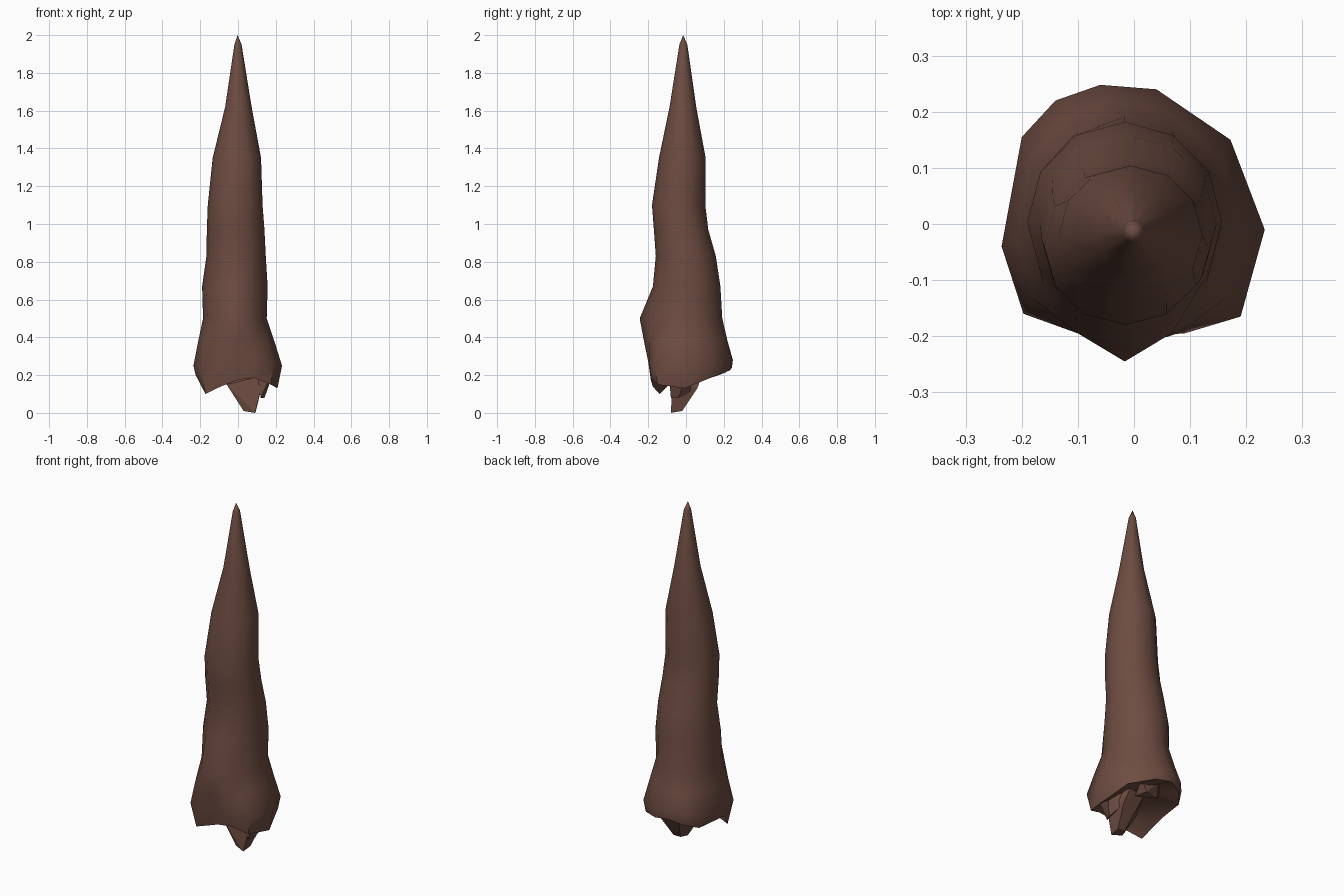
import bpy, bmesh, math

if "Cube" in bpy.data.objects:
    bpy.data.objects.remove(bpy.data.objects["Cube"])

SIDES = 12

brown = bpy.data.materials.new("earth_brown")
brown.diffuse_color = (0.153, 0.072, 0.053, 1)
brown.use_nodes = True
brown.node_tree.nodes["Principled BSDF"].inputs["Base Color"].default_value = brown.diffuse_color


def finish(name, bm, angle):
    """Turn a bmesh into a shaded, coloured object."""
    bmesh.ops.recalc_face_normals(bm, faces=bm.faces)
    mesh = bpy.data.meshes.new(name)
    bm.to_mesh(mesh)
    bm.free()
    mesh.materials.append(brown)
    obj = bpy.data.objects.new(name, mesh)
    bpy.context.collection.objects.link(obj)
    bpy.ops.object.select_all(action='DESELECT')
    obj.select_set(True)
    bpy.context.view_layer.objects.active = obj
    bpy.ops.object.shade_smooth_by_angle(angle=math.radians(angle))
    return obj


def oval(x0, x1, y0, y1, front=0.0):
    """Oval of points filling the bounds; front pushes out the foremost corners."""
    points = []
    for k in range(SIDES):
        a = 2 * math.pi * k / SIDES
        push = {8: 0.4, 9: 1.0, 10: 0.4}.get(k, 0) * front
        points.append(((x0 + x1) / 2 + (x1 - x0) / 2 * math.cos(a),
                       (y0 + y1) / 2 + (y1 - y0) / 2 * math.sin(a) - push))
    return points


def loop(bm, points, heights):
    return [bm.verts.new((x, y, z)) for (x, y), z in zip(points, heights)]


def bridge(bm, a, b):
    for k in range(SIDES):
        j = (k + 1) % SIDES
        bm.faces.new((a[k], a[j], b[j], b[k]))


def fan(bm, ring, point):
    tip = bm.verts.new(point)
    for k in range(SIDES):
        bm.faces.new((ring[k], ring[(k + 1) % SIDES], tip))


# Uneven outline of the flared foot, counter-clockwise from the right
foot = [(0.233, -0.01), (0.172, 0.15), (0.04, 0.24), (-0.06, 0.248),
        (-0.14, 0.22), (-0.20, 0.155), (-0.236, -0.04), (-0.197, -0.16),
        (-0.10, -0.195), (0.0, -0.20), (0.09, -0.195), (0.19, -0.165)]
# Ragged heights of the broken rim
rim_heights = [0.13, 0.19, 0.225, 0.24, 0.215, 0.19, 0.20, 0.10, 0.14, 0.175, 0.185, 0.15]

# Spike body: z, left, right, front, back, front bulge
profile = [
    (0.50, -0.185, 0.152, -0.205, 0.192, 0.04),
    (0.67, -0.19, 0.157, -0.175, 0.182, 0.0),
    (0.83, -0.167, 0.147, -0.16, 0.158, 0.0),
    (0.97, -0.165, 0.14, -0.17, 0.118, 0.0),
    (1.10, -0.16, 0.13, -0.18, 0.102, 0.0),
    (1.35, -0.134, 0.122, -0.143, 0.104, 0.0),
    (1.62, -0.068, 0.072, -0.087, 0.054, 0.0),
    (1.95, -0.019, 0.019, -0.035, 0.007, 0.0),
]

bm = bmesh.new()
# Hollow underside and rim, tucked in more where the rim hangs lower
hollow = loop(bm, [(x * 0.62, y * 0.62) for x, y in foot],
              [z * 0.6 + 0.09 + 0.02 * (k % 2) for k, z in enumerate(rim_heights)])
rim = loop(bm, [(x * (0.8 + 0.75 * z), y * (0.8 + 0.75 * z))
                for (x, y), z in zip(foot, rim_heights)], rim_heights)
fan(bm, hollow, (0, 0, 0.21))
bridge(bm, hollow, rim)

# Flared foot, then a shoulder blending into the first oval
flare = loop(bm, foot, [0.25, 0.26, 0.28, 0.28, 0.28, 0.27, 0.25, 0.24, 0.25, 0.27, 0.27, 0.25])
bridge(bm, rim, flare)
first = oval(*profile[0][1:])
shoulder = loop(bm, [((a + c) / 2, (b + d) / 2) for (a, b), (c, d) in zip(foot, first)],
                [0.38] * SIDES)
bridge(bm, flare, shoulder)
last = shoulder
for z, *bounds in profile:
    ring = loop(bm, oval(*bounds), [z] * SIDES)
    bridge(bm, last, ring)
    last = ring
fan(bm, last, (-0.002, -0.015, 2.0))
finish("spike_body", bm, 50)


# Broken chunks hanging from the underside
def chunk(name, points):
    bm = bmesh.new()
    for p in points:
        bm.verts.new(p)
    bmesh.ops.convex_hull(bm, input=bm.verts)
    finish(name, bm, 20)


chunk("centre_shard", [
    (0.03, -0.06, 0.01), (0.09, -0.08, 0.0), (0.095, -0.02, 0.01), (0.05, -0.02, 0.01),
    (-0.06, -0.06, 0.15), (0.14, -0.07, 0.20), (0.12, 0.06, 0.13),
    (0.0, 0.08, 0.20), (0.10, 0.09, 0.21), (-0.05, 0.0, 0.22)])
chunk("right_chip", [
    (0.12, -0.08, 0.08), (0.14, -0.04, 0.08), (0.12, 0.02, 0.11),
    (0.17, -0.09, 0.19), (0.18, 0.0, 0.19), (0.10, -0.08, 0.22), (0.10, 0.05, 0.22)])
chunk("back_chip", [
    (-0.06, 0.12, 0.19), (0.03, 0.14, 0.19), (0.06, 0.08, 0.18),
    (-0.10, 0.10, 0.24), (0.08, 0.16, 0.25), (-0.02, 0.18, 0.25), (0.0, 0.04, 0.24)])
